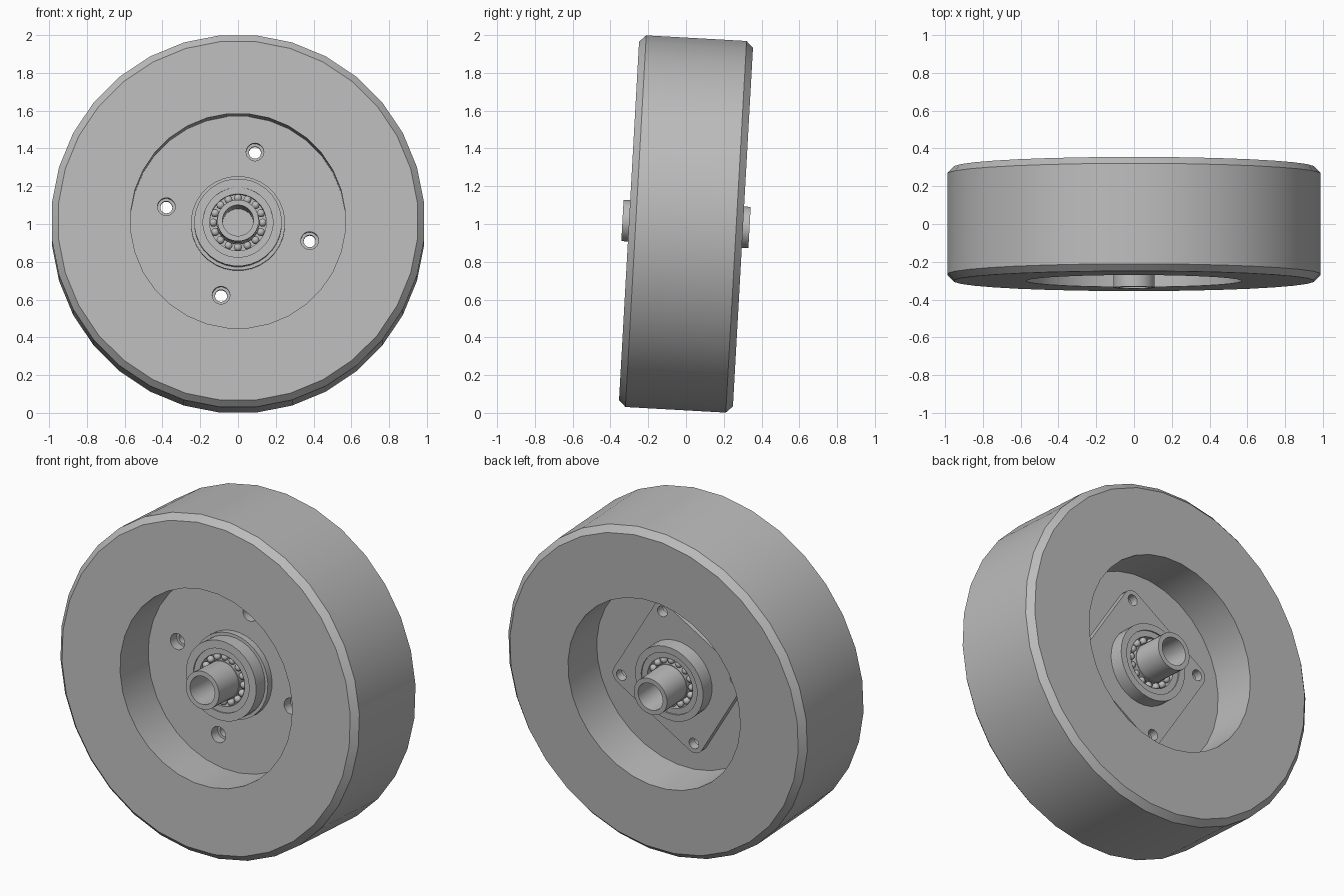
import bpy, bmesh
from math import sin, cos, pi, radians, hypot, atan2
from mathutils import Matrix, Vector

cube = bpy.data.objects.get("Cube")
if cube:
    bpy.data.objects.remove(cube)

# The whole wheel leans back slightly around its centre
LEAN = Matrix.Translation((0, 0, 1)) @ Matrix.Rotation(radians(-3.2), 4, 'X')
BOLT_RADIUS = 0.39
BOLT_ANGLE = radians(76.7)

grey = bpy.data.materials.new("plain grey")
grey.use_nodes = True
grey.diffuse_color = (0.5, 0.5, 0.5, 1)
grey.node_tree.nodes["Principled BSDF"].inputs["Base Color"].default_value = grey.diffuse_color


def finish(name, bm):
    bmesh.ops.recalc_face_normals(bm, faces=bm.faces)
    mesh = bpy.data.meshes.new(name)
    bm.to_mesh(mesh)
    bm.free()
    mesh.materials.append(grey)
    ob = bpy.data.objects.new(name, mesh)
    bpy.context.collection.objects.link(ob)
    ob.matrix_world = LEAN
    return ob


def smooth(ob):
    bpy.ops.object.select_all(action='DESELECT')
    ob.select_set(True)
    bpy.context.view_layer.objects.active = ob
    bpy.ops.object.shade_smooth_by_angle(angle=radians(30))


def lathe(name, profile, sides=32):
    """Turn a closed (radius, depth) profile around the y axis."""
    bm = bmesh.new()
    rings = []
    for i in range(sides):
        t = 2 * pi * (i + 0.5) / sides
        rings.append([bm.verts.new((r * cos(t), d, r * sin(t))) for r, d in profile])
    n = len(profile)
    for i in range(sides):
        a, b = rings[i], rings[(i + 1) % sides]
        for j in range(n):
            k = (j + 1) % n
            bm.faces.new((a[j], a[k], b[k], b[j]))
    return finish(name, bm)


def bolt_points():
    for i in range(4):
        t = BOLT_ANGLE + i * pi / 2
        yield BOLT_RADIUS * cos(t), BOLT_RADIUS * sin(t)


def drill(ob, radius):
    """Cut the four bolt holes through a part."""
    bm = bmesh.new()
    for x, z in bolt_points():
        place = Matrix.Translation((x, 0, z)) @ Matrix.Rotation(pi / 2, 4, 'X')
        bmesh.ops.create_cone(bm, cap_ends=True, segments=20, radius1=radius,
                              radius2=radius, depth=0.5, matrix=place)
    cutter = finish("hole_cutter", bm)
    cutter.hide_render = True
    mod = ob.modifiers.new("bolt_holes", 'BOOLEAN')
    mod.object = cutter
    mod.solver = 'EXACT'
    bpy.context.view_layer.objects.active = ob
    bpy.ops.object.modifier_apply(modifier=mod.name)
    bpy.data.objects.remove(cutter)


# Wheel body: chamfered tread, deep recess on each side, thin web
wheel = lathe("wheel_body", [
    (0.955, -0.302), (0.99, -0.266), (0.99, 0.266), (0.955, 0.302),
    (0.57, 0.302), (0.57, 0.03), (0.2, 0.03), (0.2, -0.035),
    (0.57, -0.035), (0.57, -0.302)])
drill(wheel, 0.047)
smooth(wheel)

# Square mounting plate with rounded corners, bolted to the back of the web
bm = bmesh.new()
outline = []
for x, z in bolt_points():
    base = atan2(z, x)
    for step in range(-2, 3):
        t = base + step * pi / 8
        outline.append(bm.verts.new((x + 0.058 * cos(t), 0.025, z + 0.058 * sin(t))))
face = bm.faces.new(outline)
grown = bmesh.ops.extrude_face_region(bm, geom=[face])["geom"]
bmesh.ops.translate(bm, vec=(0, 0.05, 0),
                    verts=[v for v in grown if isinstance(v, bmesh.types.BMVert)])
plate = finish("mounting_plate", bm)
drill(plate, 0.032)
smooth(plate)

# Bearing housings: the front one has a wider lip against the web
smooth(lathe("front_housing", [
    (0.185, -0.16), (0.232, -0.16), (0.232, -0.075), (0.25, -0.075),
    (0.25, -0.03), (0.185, -0.03)]))
smooth(lathe("back_housing", [
    (0.185, 0.16), (0.225, 0.16), (0.225, 0.07), (0.185, 0.07)]))

# Bearings on both sides: outer race, inner race, rear wall and balls
for side, label in ((-1, "front"), (1, "back")):
    smooth(lathe(label + "_outer_race", [
        (r, side * d) for r, d in
        ((0.187, 0.03), (0.187, 0.152), (0.15, 0.152), (0.15, 0.1), (0.108, 0.1), (0.108, 0.03))]))
    smooth(lathe(label + "_inner_race", [
        (r, side * d) for r, d in
        ((0.105, 0.095), (0.105, 0.152), (0.114, 0.152), (0.114, 0.095))]))
    bm = bmesh.new()
    for i in range(16):
        t = 2 * pi * i / 16
        place = Matrix.Translation((0.131 * cos(t), side * 0.13, 0.131 * sin(t)))
        bmesh.ops.create_uvsphere(bm, u_segments=14, v_segments=10, radius=0.021, matrix=place)
    smooth(finish(label + "_balls", bm))

# Hollow axle running through both bearings
smooth(lathe("axle_tube", [
    (0.082, -0.337), (0.11, -0.337), (0.11, 0.337), (0.082, 0.337)]))
